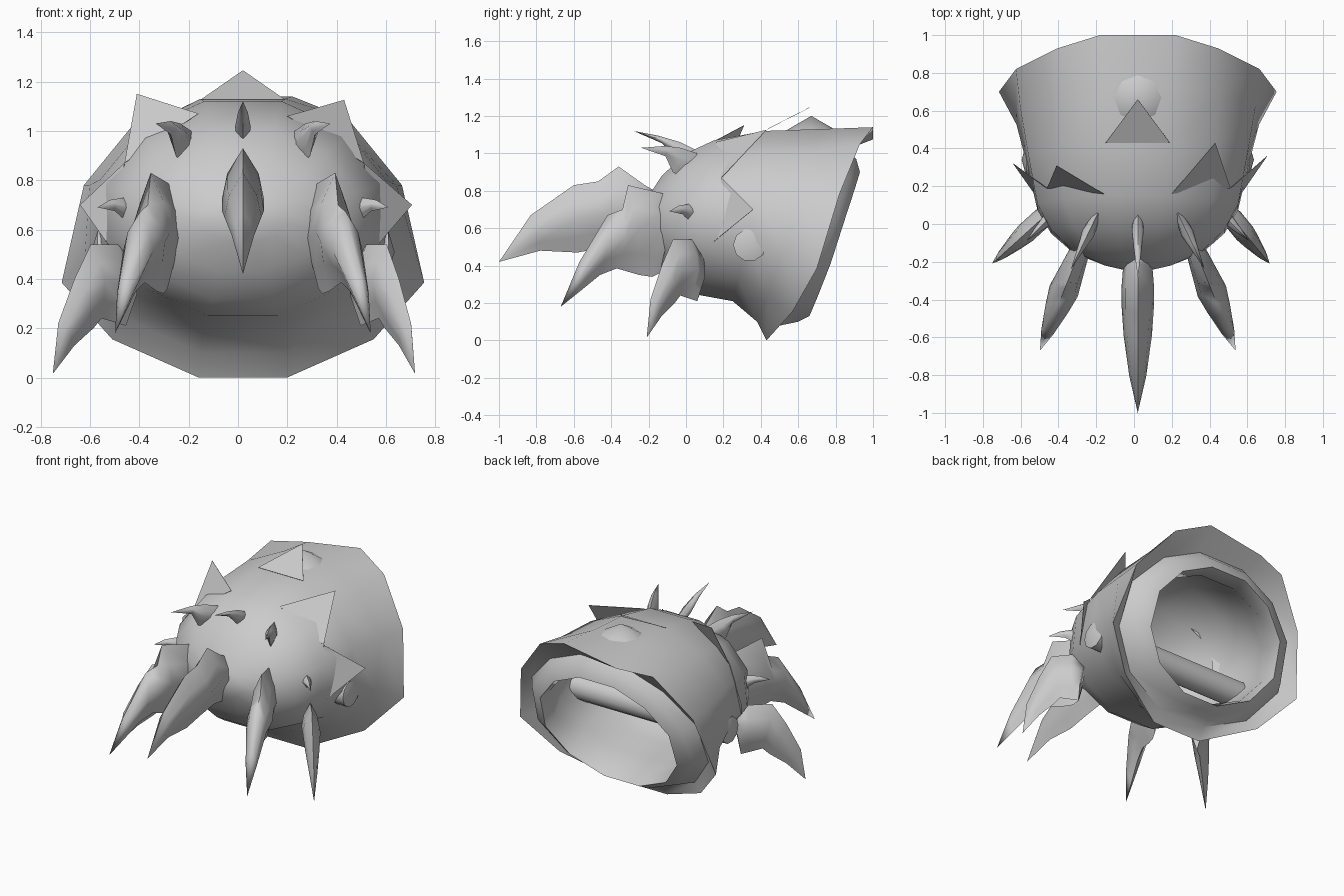
import bpy, bmesh, math
from mathutils import Vector

if "Cube" in bpy.data.objects:
    bpy.data.objects.remove(bpy.data.objects["Cube"])

CX = 0.02  # symmetry line

grey = bpy.data.materials.new("plain grey")
grey.diffuse_color = (0.6, 0.6, 0.6, 1)
grey.use_nodes = True
grey.node_tree.nodes["Principled BSDF"].inputs["Base Color"].default_value = grey.diffuse_color


def finish(bm, name, angle=40):
    bmesh.ops.recalc_face_normals(bm, faces=bm.faces)
    me = bpy.data.meshes.new(name)
    bm.to_mesh(me)
    bm.free()
    me.materials.append(grey)
    ob = bpy.data.objects.new(name, me)
    bpy.context.collection.objects.link(ob)
    bpy.context.view_layer.objects.active = ob
    ob.select_set(True)
    bpy.ops.object.shade_smooth_by_angle(angle=math.radians(angle))
    ob.select_set(False)
    return ob


def loft(bm, loops):
    for a, b in zip(loops, loops[1:]):
        n = len(a)
        for i in range(n):
            bm.faces.new((a[i], a[(i + 1) % n], b[(i + 1) % n], b[i]))


def fan(bm, loop, co):
    tip = bm.verts.new(co)
    for i in range(len(loop)):
        bm.faces.new((loop[i], loop[(i + 1) % len(loop)], tip))


# Hollow shell: tilted twelve-sided rings (top y, top z, bottom y, bottom z, half width)
def ring(bm, yt, zt, yb, zb, w, egg):
    out = []
    for k in range(12):
        t = math.radians(15 + 30 * k)
        c, s = math.cos(t), math.sin(t)
        f = 0.5 + 0.5 * c / 0.966
        bulge = 1 - (c / 0.966) ** 2
        narrow = 1 - egg * max(0, c) * (1 if abs(c) < 0.9 else 0)
        out.append(bm.verts.new((CX + w * s * narrow,
                                 yb + (yt - yb) * f + 0.2 * bulge * egg,
                                 zb + (zt - zb) * f + 0.25 * bulge * (c > 0) * egg)))
    return out


# Rim corners from top to bottom, mirrored, with one dented top corner
RIM = [(.2, 1.0, 1.14), (.425, .93, 1.05), (.645, .82, .78),
       (.735, .70, .385), (.53, .57, .155), (.18, .43, 0)]


def rim(bm):
    right = [(CX + x, y, z) for x, y, z in RIM]
    left = [(CX - x, y, z) for x, y, z in RIM]
    left[0] = (CX - .2, 1.0, 1.075)
    return [bm.verts.new(p) for p in right + left[::-1]]


outer = [(.72, 1.13, .38, .1, .665, .12),
         (.42, 1.12, .25, .21, .61, .06), (.15, 1.07, .03, .25, .55, 0),
         (0, 1.0, -.08, .32, .475, 0), (-.13, .88, -.17, .43, .35, 0),
         (-.22, .74, -.22, .55, .18, 0)]
# Rolled lip and inner lining
lining = [(.86, 1.02, .48, .075, .66, .12), (.91, .97, .60, .10, .60, .1),
          (.93, .90, .66, .13, .51, .08), (.82, .89, .57, .18, .51, .06),
          (.68, 1.0, .44, .21, .57, .05), (.40, 1.09, .25, .24, .585, .04),
          (.14, 1.045, .035, .28, .525, 0), (-.09, .87, -.12, .44, .34, 0)]
bm = bmesh.new()
loops = [ring(bm, *r) for r in outer[::-1]] + [rim(bm)] + [ring(bm, *r) for r in lining]
loft(bm, loops)
fan(bm, loops[0], (CX, -.26, .645))
fan(bm, loops[-1], (CX, -.22, .645))
finish(bm, "hollow_shell", 55)


# Claws and horns: sections (top y, top z, bottom y, bottom z, half thickness) and a tip,
# leaning sideways by slope along their length
def spike(name, x0, y0, slope, sections, tip, side=1):
    bm = bmesh.new()
    across = Vector((1, slope, 0)).normalized()

    def place(y, z, off=0):
        p = Vector((x0 + (y0 - y) * slope, y, z)) + across * off
        return (CX + side * p.x, p.y, p.z)
    outline = [(0, 0), (.25, .75), (.5, 1), (.77, .45), (1, 0), (.77, -.45), (.5, -1), (.25, -.75)]
    loops = []
    for yt, zt, yb, zb, h in sections:
        loops.append([bm.verts.new(place(yt + (yb - yt) * f, zt + (zb - zt) * f, h * o))
                      for f, o in outline])
    loft(bm, loops)
    bm.faces.new(loops[0])
    fan(bm, loops[-1], place(*tip))
    finish(bm, name, 75)


big_front = [(-.15, .79, -.12, .52, .06), (-.22, .83, -.17, .5, .075), (-.36, .93, -.28, .52, .085),
             (-.47, .85, -.42, .5, .085), (-.6, .83, -.58, .47, .075), (-.83, .67, -.78, .48, .045)]
big_mid = [(-.08, .77, -.14, .36, .045), (-.14, .79, -.18, .34, .055), (-.31, .83, -.25, .35, .07),
           (-.34, .7, -.37, .385, .08), (-.42, .67, -.46, .35, .065), (-.57, .42, -.57, .26, .035)]
big_side = [(.09, .46, .06, .21, .04), (.03, .54, .03, .22, .055), (-.07, .54, -.03, .24, .055),
            (-.13, .4, -.06, .2, .045), (-.19, .22, -.13, .13, .025)]
horn_top = [(.05, 1.02, .02, .94, .025), (-.03, 1.06, -.04, .97, .032), (-.15, 1.095, -.13, 1.055, .02)]
horn_mid = [(.06, 1.0, -.02, .87, .025), (-.03, 1.03, -.07, .9, .035), (-.11, 1.04, -.11, .985, .022)]
horn_low = [(.08, .71, .06, .62, .03), (.02, .73, .02, .64, .03), (-.04, .72, -.02, .675, .018)]
spike("front_claw", 0, 0, 0, big_front, (-1.0, .42))
spike("top_horn", 0, 0, 0, horn_top, (-.28, 1.12))
for side, word, lean in ((1, "right", .82), (-1, "left", 1.1)):
    spike(word + "_mid_claw", .29, -.1, .4, big_mid, (-.67, .18), side)
    spike(word + "_side_claw", .485, .05, lean, big_side, (-.21, .015), side)
    spike(word + "_upper_horn", .215, .05, .48, horn_mid, (-.24, 1.03), side)
    spike(word + "_lower_horn", .45, .05, 1.0, horn_low, (-.09, .69), side)

# Crown of flat pointed plates rising from the shell
plates = {
    "top_plate": ((-.15, .43, 1.127), (.19, .43, 1.127), (.02, .66, 1.245)),
    "right_upper_plate": ((.2, .16, 1.06), (.51, .19, .87), (.43, .43, 1.125)),
    "right_side_plate": ((.51, .19, .87), (.56, .15, .53), (.705, .36, .70)),
    "left_upper_plate": ((-.16, .16, 1.07), (-.46, .19, .87), (-.41, .31, 1.15)),
    "left_side_plate": ((-.46, .19, .87), (-.52, .15, .53), (-.64, .32, .70)),
}
for name, pts in plates.items():
    bm = bmesh.new()
    n = (Vector(pts[1]) - Vector(pts[0])).cross(Vector(pts[2]) - Vector(pts[0])).normalized() * .001
    a, b = ([bm.verts.new(Vector(p) + n * s) for p in pts] for s in (1, -1))
    loft(bm, [a, b])
    bm.faces.new(a)
    bm.faces.new(b)
    finish(bm, name, 30)

# Cross bar running through the shell, with low domed ends
bm = bmesh.new()
ends = [[bm.verts.new((CX + x, .34 + .088 * math.cos(k * math.pi / 5), .51 + .088 * math.sin(k * math.pi / 5)))
         for k in range(10)] for x in (-.59, .59)]
loft(bm, ends)
fan(bm, ends[0], (CX - .615, .34, .51))
fan(bm, ends[1], (CX + .615, .34, .51))
finish(bm, "cross_bar", 45)

# Low stud on top
bpy.ops.mesh.primitive_cone_add(vertices=8, radius1=.13, radius2=.0, depth=.075,
                                location=(CX, .67, 1.163))
stud = bpy.context.object
stud.name = "top_stud"
stud.data.materials.append(grey)
bpy.ops.object.shade_smooth_by_angle(angle=math.radians(60))
